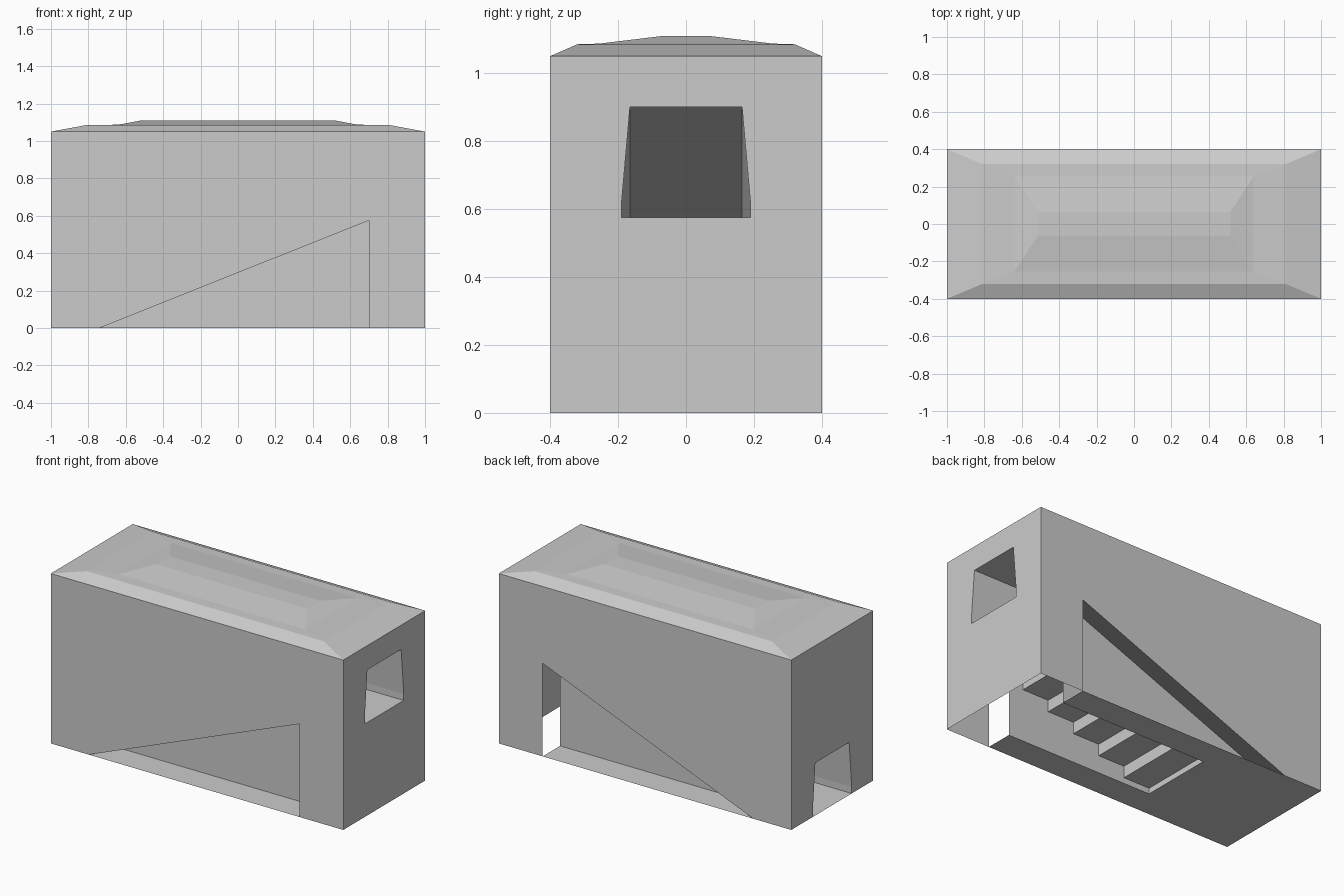
import bpy
from mathutils import Vector

if "Cube" in bpy.data.objects:
    bpy.data.objects.remove(bpy.data.objects["Cube"])


def sheet(name, faces, mirror=True):
    """Flat panels from (points, facing) pairs, mirrored to the other side in y."""
    verts, polys = [], []
    for pts, facing in faces:
        pts = [Vector(p) for p in pts]
        n = Vector()
        for a, b in zip(pts, pts[1:] + pts[:1]):
            n += a.cross(b)
        if n.dot(Vector(facing)) < 0:
            pts.reverse()
        polys.append(list(range(len(verts), len(verts) + len(pts))))
        verts += pts
    me = bpy.data.meshes.new(name)
    me.from_pydata(verts, [], polys)
    ob = bpy.data.objects.new(name, me)
    bpy.context.collection.objects.link(ob)
    if mirror:
        m = ob.modifiers.new("Mirror", "MIRROR")
        m.use_axis = (False, True, False)
        m.merge_threshold = 0.0005
    return ob


X0, X1, H = -0.74, 0.70, 0.575      # stair start, stair end, climb
W, D, EAVE = 1.0, 0.4, 1.05
IN = 0.23                           # wall beside the stairs


# Long walls with the triangular opening under the stairs
sheet("long_walls", [([(x, D, z) for x, z in (
    (-W, 0), (X0, 0), (X1, H), (X1, 0), (W, 0), (W, EAVE), (-W, EAVE))], (0, 1, 0))])


# End walls: tapered doorway at ground level, tapered window at the top
def opening(z):
    return [(0.165, z + 0.325), (0.19, z + 0.04), (0.19, z)]


door = [(D, 0), (D, EAVE), (0, EAVE), (0, 0.325)] + opening(0)
window = [(0, 0), (D, 0), (D, EAVE), (0, EAVE), (0, H + 0.325)] + opening(H) + [(0, H)]
sheet("door_wall", [([(-W, y, z) for y, z in door], (-1, 0, 0))])
sheet("window_wall", [([(W, y, z) for y, z in window], (1, 0, 0))])

# Ground plate, open below the stairs and at the tall end
sheet("ground_plate", [([(x, y, 0) for x, y in (
    (-W, 0), (-W, D), (X1, D), (X1, IN), (-0.3, IN), (-0.3, 0))], (0, 0, -1))])

# Walls under the stairs and the sloping soffits that meet them
LIP = 0.07
sheet("understair_walls", [
    ([(X0, IN, 0), (X1, IN, 0), (X1, IN, H + LIP), (X0, IN, LIP)], (0, 1, 0)),
    ([(X0, D, 0), (X1, D, H), (X1, IN, H + LIP), (X0, IN, LIP)], (0, 0, -1))])

# Passage walls and ceiling following the climb
stations = [(-W, 0), (X0, 0), (X1, H), (W, H)]
panels = []
for (xa, za), (xb, zb) in zip(stations, stations[1:]):
    a = [(xa, y, z) for y, z in [(0, za + 0.325)] + opening(za)]
    b = [(xb, y, z) for y, z in [(0, zb + 0.325)] + opening(zb)]
    for i, facing in enumerate([(0, 0, -1), (0, -1, 0), (0, -1, 0)]):
        panels.append(([a[i], a[i + 1], b[i + 1], b[i]], facing))
sheet("passage", panels)
sheet("landing", [([(X1, 0, H), (W, 0, H), (W, IN, H), (X1, IN, H)], (0, 0, 1))])

# Stairs: stepped above and below
N = 8
run, rise = (X1 - X0) / N, H / N
top, under = [], [(-0.3, 0.0)]
for i in range(N):
    top += [(X0 + i * run, i * rise), (X0 + i * run, (i + 1) * rise)]
top.append((X1, H))
for k in range(6):
    x, z = -0.3 + k * run, 0.035 + k * rise
    under += [(x, z), (min(x + run, X1), z)]
SW = IN - 0.001
steps = []
for line, s in ((top, 1), (under, -1)):
    for (xa, za), (xb, zb) in zip(line, line[1:]):
        steps.append(([(xa, 0, za), (xa, SW, za), (xb, SW, zb), (xb, 0, zb)], (-s, 0, s)))
steps.append(([(X1, 0, H), (X1, SW, H), (X1, SW, under[-1][1]), (X1, 0, under[-1][1])], (1, 0, 0)))
sheet("stairs", steps)

# Roof: stacked rings of hipped slopes with a flat shelf and raised crown
rings = [(W, D, EAVE), (0.81, 0.32, 1.085), (0.64, 0.255, 1.087), (0.515, 0.065, 1.11)]
corners = [[(-a, -b, z), (a, -b, z), (a, b, z), (-a, b, z)] for a, b, z in rings]
roof = [(corners[-1], (0, 0, 1))]
for lo, hi in zip(corners, corners[1:]):
    for i in range(4):
        j = (i + 1) % 4
        roof.append(([lo[i], lo[j], hi[j], hi[i]], (0, 0, 1)))
sheet("roof", roof, mirror=False)
